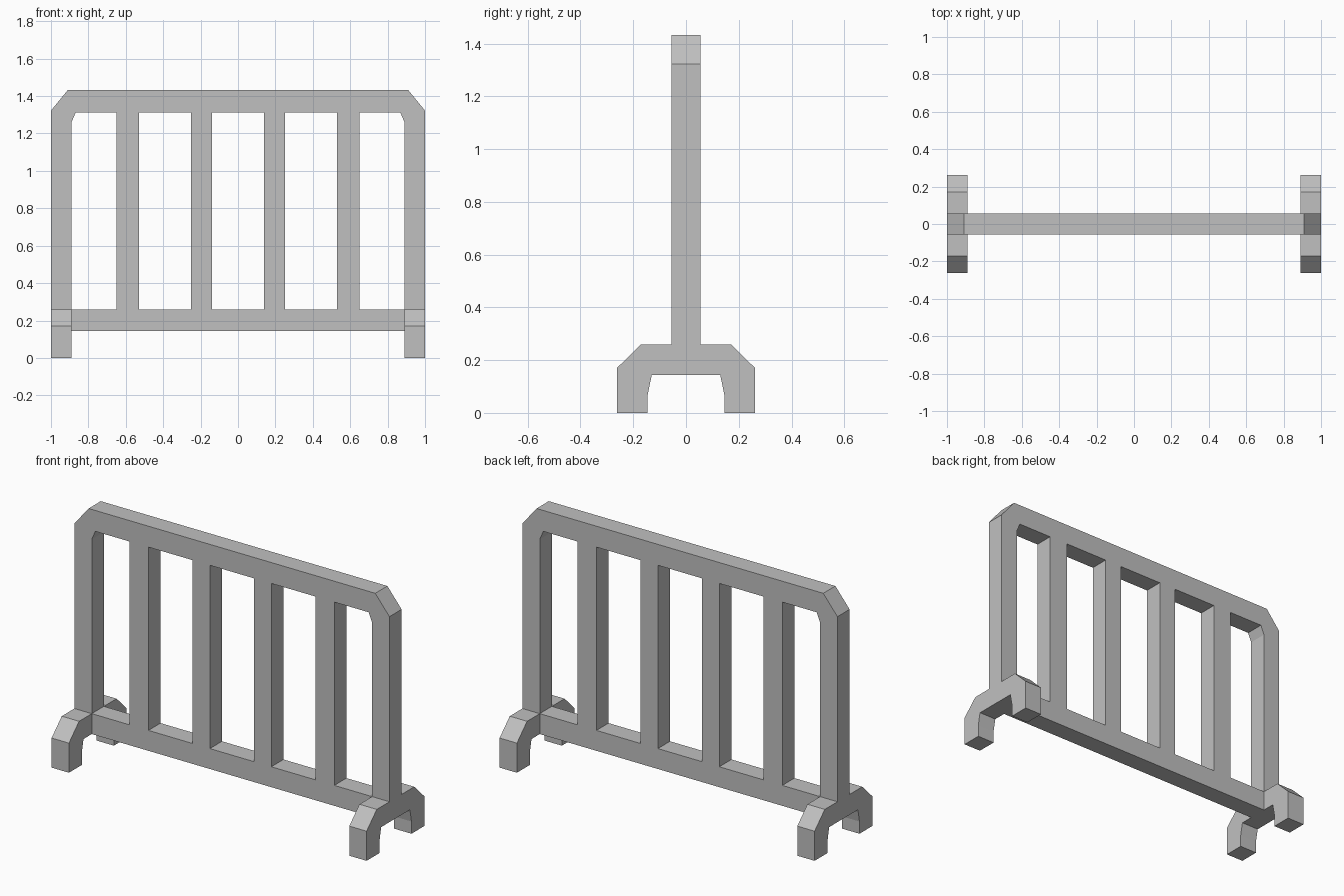
import bpy
import bmesh
from mathutils import Vector

cube = bpy.data.objects.get("Cube")
if cube:
    bpy.data.objects.remove(cube, do_unlink=True)

# Single grey finish
grey = bpy.data.materials.new("grey_metal")
grey.use_nodes = True
colour = (0.53, 0.53, 0.53, 1)
grey.diffuse_color = colour
grey.node_tree.nodes["Principled BSDF"].inputs["Base Color"].default_value = colour

DEPTH = 0.055      # half thickness of the fence panel
RAIL_LOW, RAIL_TOP = 0.143, 0.26
POST_IN = 0.89     # inner side of the posts
BEAM_LOW, BEAM_TOP = 1.312, 1.432


def mirrored(half):
    """Close a half outline by reflecting it across the vertical axis."""
    return half + [(-u, z) for u, z in reversed(half)]


def extrude_profile(name, outline, axis, start, end):
    """Extrude an upright outline along the x or y axis."""
    bm = bmesh.new()
    if axis == "y":
        points = [(u, start, z) for u, z in outline]
        move = Vector((0, end - start, 0))
    else:
        points = [(start, u, z) for u, z in outline]
        move = Vector((end - start, 0, 0))
    face = bm.faces.new([bm.verts.new(p) for p in points])
    extruded = bmesh.ops.extrude_face_region(bm, geom=[face])["geom"]
    verts = [g for g in extruded if isinstance(g, bmesh.types.BMVert)]
    bmesh.ops.translate(bm, verts=verts, vec=move)
    bmesh.ops.recalc_face_normals(bm, faces=bm.faces)
    mesh = bpy.data.meshes.new(name)
    bm.to_mesh(mesh)
    bm.free()
    mesh.materials.append(grey)
    obj = bpy.data.objects.new(name, mesh)
    bpy.context.collection.objects.link(obj)
    return obj


def panel_box(name, x0, x1, z0, z1):
    outline = [(x0, z0), (x1, z0), (x1, z1), (x0, z1)]
    return extrude_profile(name, outline, "y", -DEPTH, DEPTH)


# Posts and top beam as one arch with chamfered corners
arch = mirrored([(1, RAIL_TOP), (1, 1.322), (0.91, BEAM_TOP)])
arch += [(-POST_IN, RAIL_TOP), (-POST_IN, 1.26), (-0.868, BEAM_LOW),
         (0.868, BEAM_LOW), (POST_IN, 1.26), (POST_IN, RAIL_TOP)]
extrude_profile("outer_frame", arch, "y", -DEPTH, DEPTH)

# Bottom rail
panel_box("bottom_rail", -POST_IN, POST_IN, RAIL_LOW, RAIL_TOP)

# Upright bars and feet, repeated on both sides
foot = mirrored([(0.145, 0), (0.262, 0), (0.262, 0.17), (0.17, RAIL_TOP)])
foot += [(-0.145, 0.07), (-0.13, RAIL_LOW), (0.13, RAIL_LOW), (0.145, 0.07)]
for side, s in (("left", 1), ("right", -1)):
    panel_box(side + "_inner_bar", s * 0.14, s * 0.25, RAIL_TOP, BEAM_LOW)
    panel_box(side + "_outer_bar", s * 0.53, s * 0.65, RAIL_TOP, BEAM_LOW)
    extrude_profile(side + "_foot", foot, "x", s * POST_IN, s)
